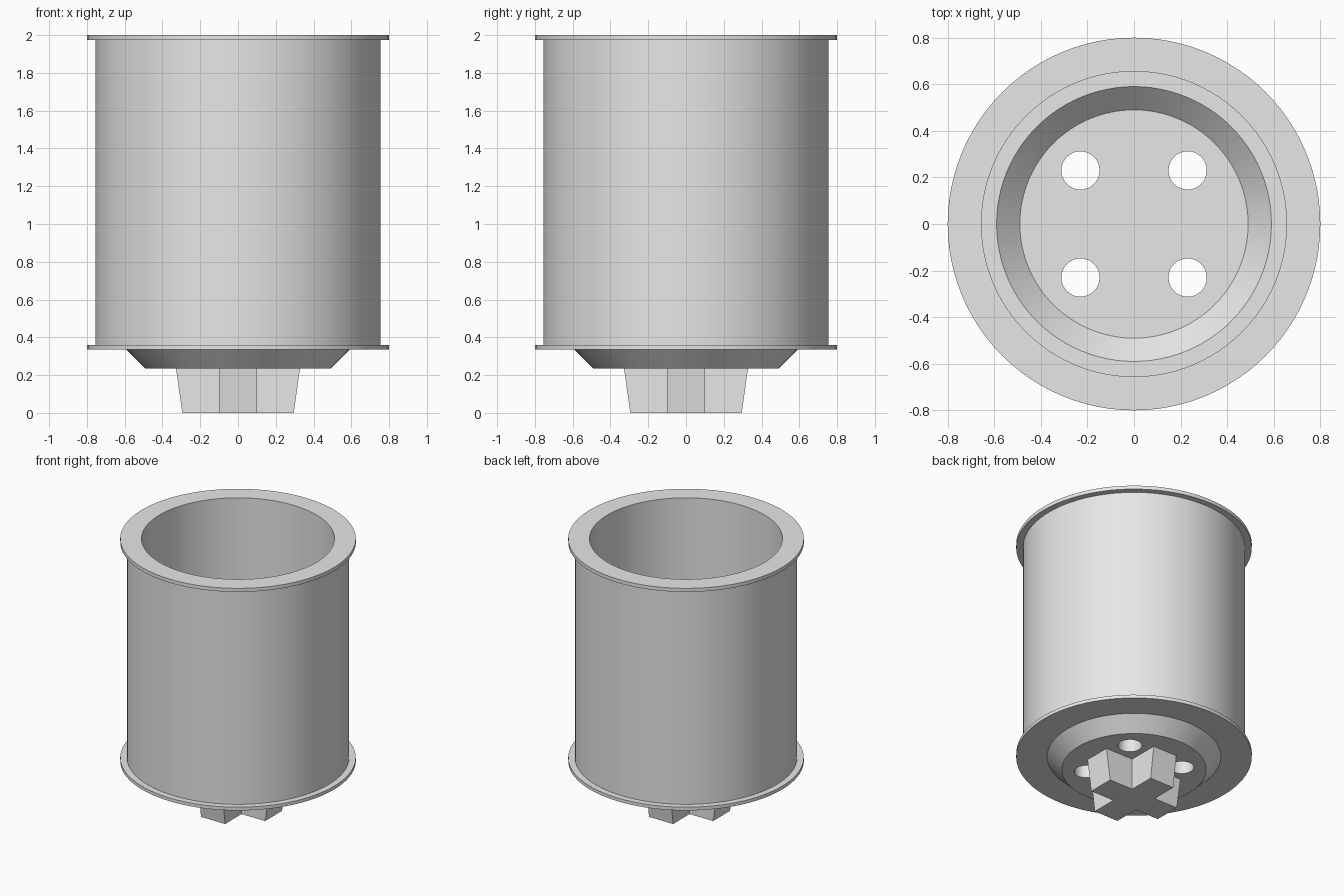
import bpy
import bmesh
import math
from mathutils import Matrix, Vector

default = bpy.data.objects.get("Cube")
if default:
    bpy.data.objects.remove(default, do_unlink=True)

SEGMENTS = 96

grey = bpy.data.materials.new("light grey")
grey.use_nodes = True
colour = (0.8, 0.8, 0.8, 1)
grey.diffuse_color = colour
grey.node_tree.nodes["Principled BSDF"].inputs["Base Color"].default_value = colour


def make_object(name, bm):
    bmesh.ops.recalc_face_normals(bm, faces=bm.faces)
    mesh = bpy.data.meshes.new(name)
    bm.to_mesh(mesh)
    bm.free()
    mesh.materials.append(grey)
    obj = bpy.data.objects.new(name, mesh)
    bpy.context.collection.objects.link(obj)
    return obj


def activate(obj):
    bpy.ops.object.select_all(action="DESELECT")
    obj.select_set(True)
    bpy.context.view_layer.objects.active = obj


# Flanged cup: outer and inner walls turned from one (radius, height) profile
profile = [
    (0, 0.235), (0.49, 0.235), (0.59, 0.335), (0.8, 0.335), (0.8, 0.36),
    (0.755, 0.36), (0.755, 1.973), (0.8, 1.973), (0.8, 2.0), (0.655, 2.0),
    (0.655, 0.435), (0.59, 0.435), (0.49, 0.335), (0, 0.335),
]
bm = bmesh.new()
points = [bm.verts.new((r, 0, z)) for r, z in profile]
edges = [bm.edges.new(pair) for pair in zip(points, points[1:])]
bmesh.ops.spin(bm, geom=points + edges, cent=(0, 0, 0), axis=(0, 0, 1),
               angle=math.tau, steps=SEGMENTS, use_duplicate=False)
bmesh.ops.remove_doubles(bm, verts=bm.verts, dist=0.0005)
cup = make_object("flanged_cup", bm)

# Four drain holes drilled through the floor
bm = bmesh.new()
for x in (-0.23, 0.23):
    for y in (-0.23, 0.23):
        bmesh.ops.create_cone(bm, cap_ends=True, segments=48, radius1=0.082,
                              radius2=0.082, depth=0.4,
                              matrix=Matrix.Translation((x, y, 0.285)))
cutter = make_object("hole_cutter", bm)
cutter.hide_render = True
drill = cup.modifiers.new("drain holes", "BOOLEAN")
drill.operation = "DIFFERENCE"
drill.solver = "EXACT"
drill.object = cutter
activate(cup)
bpy.ops.object.modifier_apply(modifier=drill.name)
bpy.data.objects.remove(cutter, do_unlink=True)
bpy.ops.object.shade_smooth_by_angle(angle=math.radians(30))

# Cross-shaped drive foot: constant arm width, arm ends drawn in at the bottom
def cross_outline(bm, reach, z, half=0.1):
    arm = [Vector((half, -half, z)), Vector((reach, -half, z)), Vector((reach, half, z))]
    return [bm.verts.new(Matrix.Rotation(quarter * math.pi / 2, 3, "Z") @ p)
            for quarter in range(4) for p in arm]


bm = bmesh.new()
lower = cross_outline(bm, 0.295, 0)
upper = cross_outline(bm, 0.328, 0.235)
bm.faces.new(lower)
bm.faces.new(upper)
for i in range(len(lower)):
    j = (i + 1) % len(lower)
    bm.faces.new((lower[i], lower[j], upper[j], upper[i]))
make_object("drive_foot", bm)
